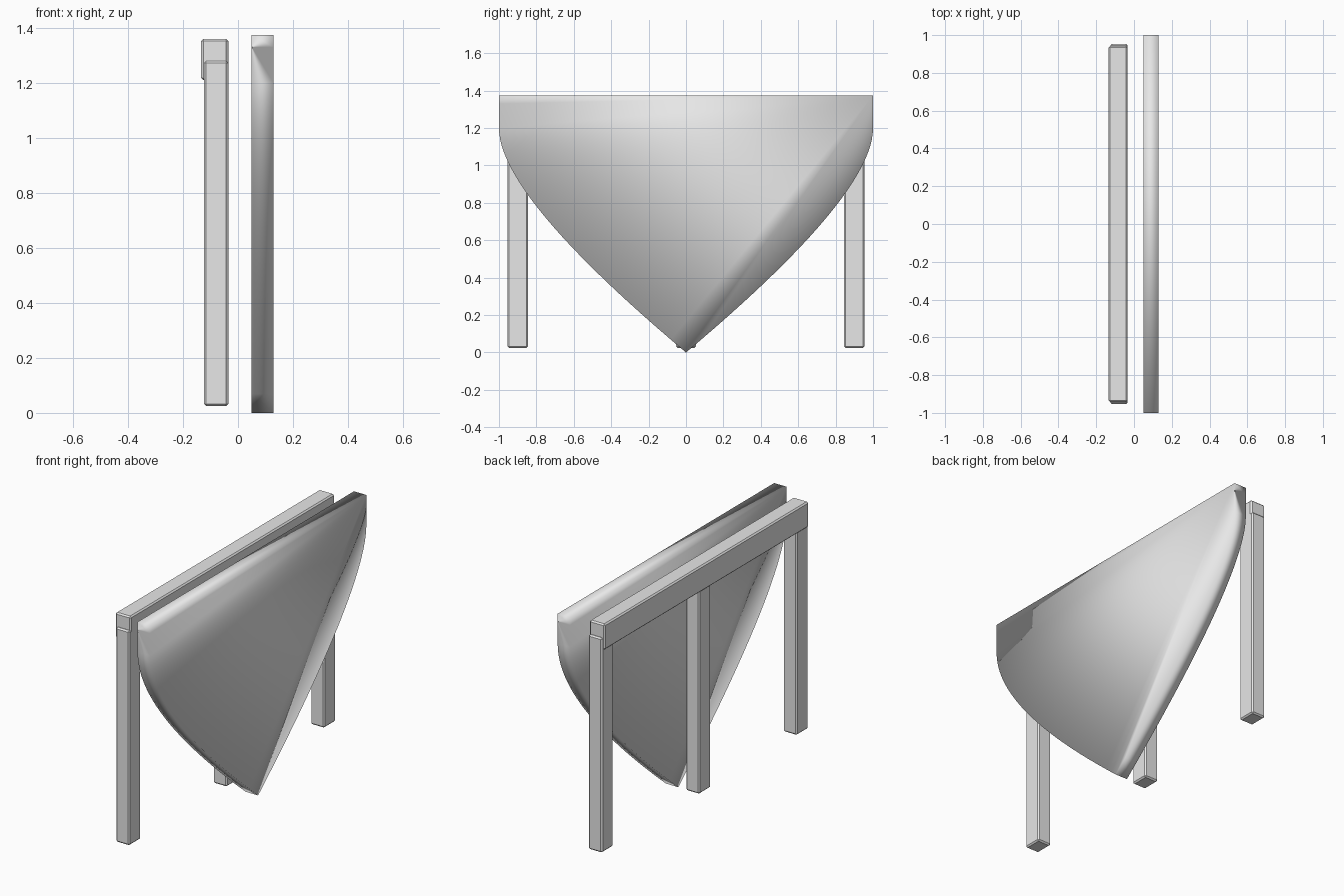
import bpy, bmesh

old = bpy.data.objects.get("Cube")
if old:
    bpy.data.objects.remove(old, do_unlink=True)

grey = bpy.data.materials.new("light_grey")
grey.use_nodes = True
grey.diffuse_color = (0.8, 0.8, 0.8, 1)
grey.node_tree.nodes["Principled BSDF"].inputs["Base Color"].default_value = (0.8, 0.8, 0.8, 1)


def add_object(name, bm):
    bmesh.ops.recalc_face_normals(bm, faces=bm.faces)
    mesh = bpy.data.meshes.new(name)
    bm.to_mesh(mesh)
    bm.free()
    mesh.materials.append(grey)
    obj = bpy.data.objects.new(name, mesh)
    bpy.context.collection.objects.link(obj)
    return obj


def timber(name, low, high):
    """Square timber with small chamfered edges."""
    bm = bmesh.new()
    bmesh.ops.create_cube(bm, size=1)
    for v in bm.verts:
        v.co = [(a + b) / 2 + c * (b - a) for a, b, c in zip(low, high, v.co)]
    bmesh.ops.bevel(bm, geom=bm.edges[:], offset=0.008, segments=1, affect='EDGES')
    return add_object(name, bm)


# Three posts and the rail joining them
for name, y in (("front_post", -0.9), ("middle_post", 0), ("back_post", 0.9)):
    timber(name, (-0.124, y - 0.054, 0.025), (-0.035, y + 0.054, 1.28))
timber("top_rail", (-0.134, -0.943, 1.21), (-0.035, 0.943, 1.36))

# Shield-shaped panel: straight top, short vertical sides, curves to a point
STEPS = 24
side = [(1, 1.375), (1, 1.33)]
for i in range(STEPS):
    t = i / STEPS
    s = 1 - t
    side.append((1 - t * t, 1.2 * s * s + 1.68 * s * t))
outline = side + [(0, 0)] + [(-y, z) for y, z in reversed(side)]

bm = bmesh.new()
outer = [bm.verts.new((0.13, y, z)) for y, z in outline]
inner = [bm.verts.new((0.05, y, z)) for y, z in outline]
n = len(outline)
for i in range(n):
    j = (i + 1) % n
    bm.faces.new((outer[i], outer[j], inner[j], inner[i]))
# Each flat side fans out from one top corner
for i in range(1, n - 1):
    bm.faces.new((outer[0], outer[i], outer[i + 1]))
    bm.faces.new((inner[-1], inner[i - 1], inner[i]))
panel = add_object("shield_panel", bm)
panel.data.shade_smooth()
